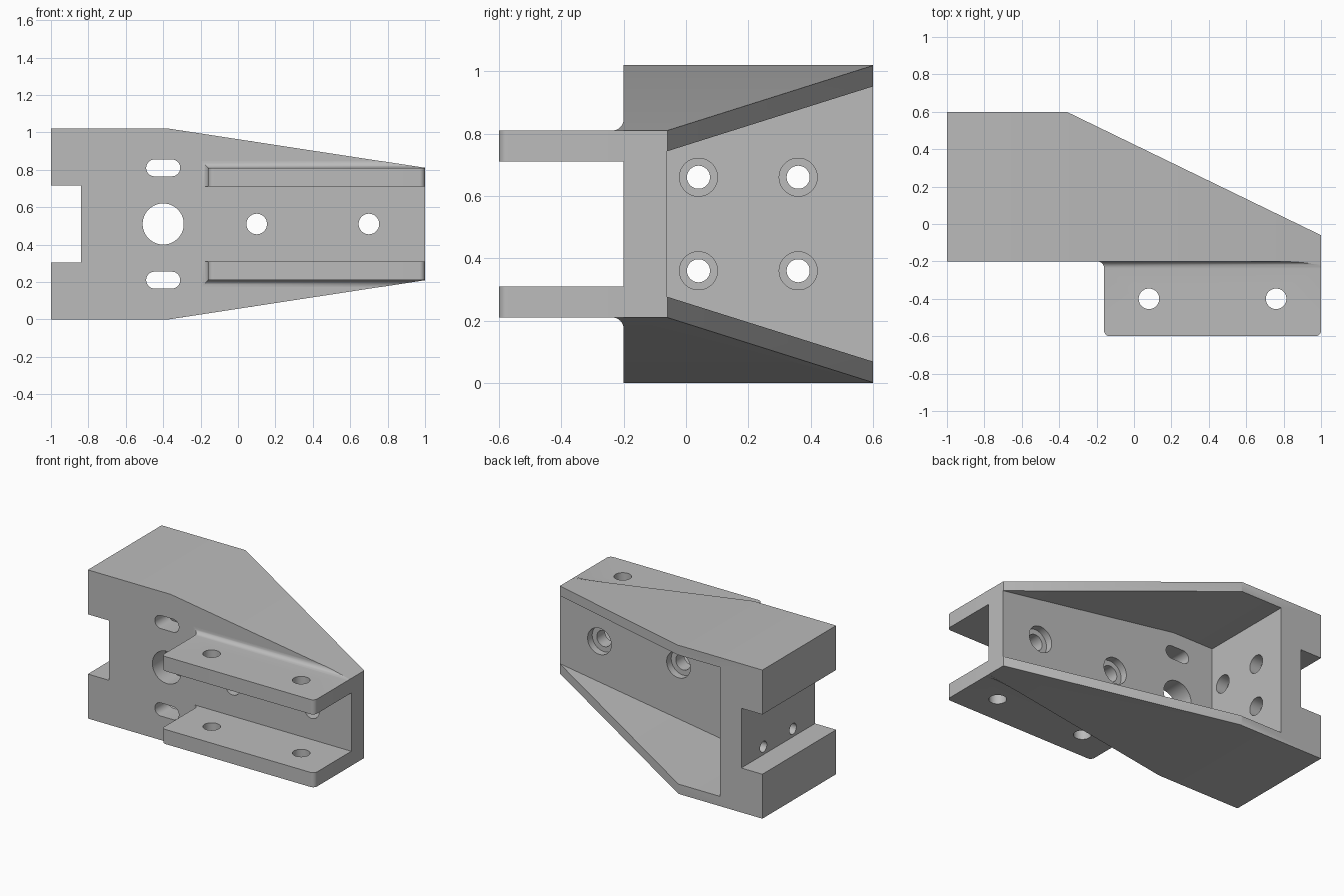
import bpy, bmesh, math
from mathutils import Vector

cube = bpy.data.objects.get("Cube")
if cube:
    bpy.data.objects.remove(cube, do_unlink=True)

grey = bpy.data.materials.new("plain grey")
grey.use_nodes = True
COLOUR = (0.5, 0.5, 0.5, 1)
grey.diffuse_color = COLOUR
grey.node_tree.nodes["Principled BSDF"].inputs["Base Color"].default_value = COLOUR

MID = 0.51          # height of the symmetry plane
FRONT = -0.2        # front face of the plate
FLOOR = -0.061      # back face of the plate


def loft(name, rings):
    """Closed solid through rings of equal point count."""
    bm = bmesh.new()
    loops = [[bm.verts.new(p) for p in ring] for ring in rings]
    n = len(loops[0])
    for a, b in zip(loops, loops[1:]):
        for i in range(n):
            bm.faces.new((a[i], a[(i + 1) % n], b[(i + 1) % n], b[i]))
    bm.faces.new(loops[0])
    bm.faces.new(loops[-1])
    bmesh.ops.recalc_face_normals(bm, faces=bm.faces)
    mesh = bpy.data.meshes.new(name)
    bm.to_mesh(mesh)
    bm.free()
    mesh.materials.append(grey)
    obj = bpy.data.objects.new(name, mesh)
    bpy.context.collection.objects.link(obj)
    return obj


def prism(name, points, axis, start, end):
    """Extrude a flat profile along one axis."""
    place = {"x": lambda u, v, t: (t, u, v),
             "y": lambda u, v, t: (u, t, v),
             "z": lambda u, v, t: (u, v, t)}[axis]
    return loft(name, [[place(u, v, t) for u, v in points] for t in (start, end)])


def round_profile(u, v, r, half=0.0, steps=48):
    """Circle, or a slot when half (straight half-length) is given."""
    pts = []
    for i in range(steps):
        a = math.tau * (i + 0.5) / steps
        pts.append((u + r * math.cos(a) + math.copysign(half, math.cos(a)),
                    v + r * math.sin(a)))
    return pts


def cut(obj, tool, operation="DIFFERENCE"):
    tool.hide_render = True
    mod = obj.modifiers.new("cut", "BOOLEAN")
    mod.operation, mod.solver, mod.object = operation, "EXACT", tool
    bpy.context.view_layer.update()
    graph = bpy.context.evaluated_depsgraph_get()
    mesh = bpy.data.meshes.new_from_object(obj.evaluated_get(graph))
    obj.modifiers.clear()
    obj.data = mesh
    bpy.data.objects.remove(tool, do_unlink=True)


def mirrored(lower):
    """Complete a lower outline with its reflection above the middle."""
    return lower + [(x, 2 * MID - z) for x, z in reversed(lower)]


def finish(obj):
    bpy.ops.object.select_all(action="DESELECT")
    obj.select_set(True)
    bpy.context.view_layer.objects.active = obj
    bpy.ops.object.shade_smooth_by_angle(angle=math.radians(30))


# Tapered body with a notched left end
body = prism("tapered_body", mirrored([(-0.84, 0.305), (-1, 0.305), (-1, 0),
                                       (-0.37, 0), (1, 0.21)]), "y", FRONT, 0.6)
cut(body, prism("plan_cutter", [(-0.36, 0.6), (1, -0.06), (1.3, -0.2056),
                                (1.3, 0.8), (-0.36, 0.8)], "z", -0.2, 1.3))

# Open cavity at the back
cut(body, prism("cavity_cutter", mirrored([(-0.68, 0.067), (-0.37, 0.067),
                                           (1.2, 0.307)]), "y", FLOOR, 0.9))

# Large hole and two slots through the front plate
cut(body, prism("hole_cutter", round_profile(-0.4, MID, 0.11), "y", -0.4, 0.1))
for z in (MID - 0.3, MID + 0.3):
    cut(body, prism("slot_cutter", round_profile(-0.4, z, 0.045, 0.046), "y", -0.4, 0.1))

# Counterbored holes in the front plate
for x in (0.1, 0.7):
    cut(body, prism("bolt_cutter", round_profile(x, MID, 0.055), "y", -0.4, 0.1))
    cut(body, prism("bore_cutter", round_profile(x, MID, 0.09), "y", FLOOR - 0.05, 0))

# Counterbored holes in the end wall
for y in (0.04, 0.36):
    for z in (MID - 0.15, MID + 0.15):
        cut(body, prism("bolt_cutter", round_profile(y, z, 0.037), "x", -0.9, -0.6))
        cut(body, prism("bore_cutter", round_profile(y, z, 0.061), "x", -0.76, -0.6))
finish(body)


# Mounting lugs: rounded outer corners, filleted where they meet the plate
def lug(name, side):
    r, steps = 0.03, 8
    fillet = 0.036
    profile = []                     # y, corner inset, fillet flare
    for i in range(steps + 1):
        a = math.pi / 2 * i / steps
        profile.append((-0.6 + r * (1 - math.cos(a)), r * (1 - math.sin(a)), 0))
    for i in range(steps + 1):
        a = math.pi / 2 * i / steps
        profile.append((FRONT - fillet * (1 - math.sin(a)), 0, fillet * (1 - math.cos(a))))
    rings = []
    for y, inset, flare in profile:
        left, right = -0.16 + inset - flare, 1 - inset
        inner, outer = MID + side * 0.2, MID + side * (0.3 + flare)
        rings.append([(left, y, inner), (right, y, inner),
                      (right, y, outer), (left, y, outer)])
    obj = loft(name, rings)
    # Trim the fillet to the taper of the body
    trim = mirrored([(-1, -0.001), (-0.37, -0.001), (1.2, 0.24)])
    cut(obj, prism("trim_cutter", trim, "y", -0.8, 0.1), "INTERSECT")
    for x in (0.08, 0.76):
        cut(obj, prism("pin_cutter", round_profile(x, -0.4, 0.055), "z", -0.2, 1.2))
    finish(obj)


lug("upper_lug", 1)
lug("lower_lug", -1)
